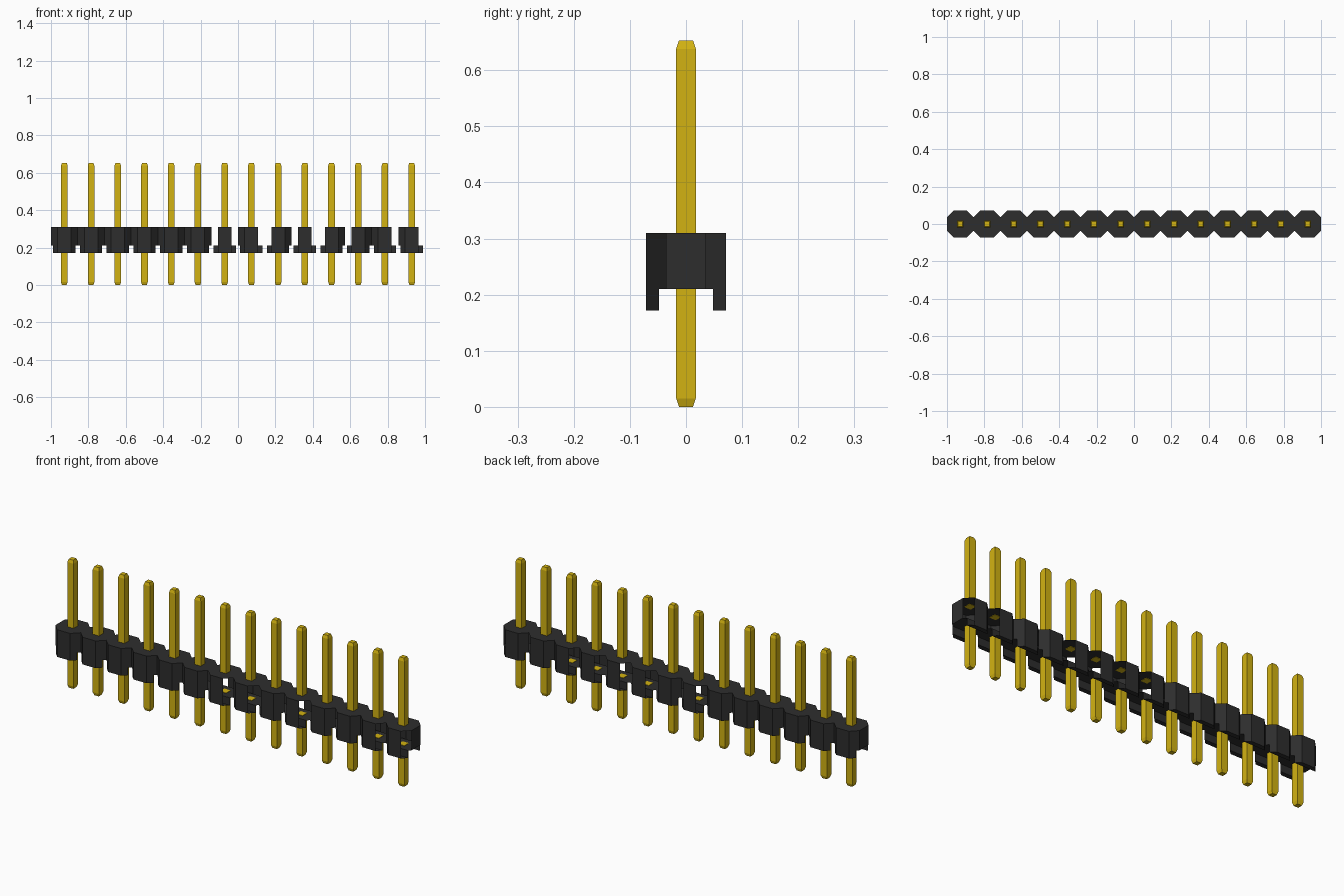
import bpy, bmesh

if "Cube" in bpy.data.objects:
    bpy.data.objects.remove(bpy.data.objects["Cube"])


def material(name, color, rough):
    m = bpy.data.materials.new(name)
    m.use_nodes = True
    m.diffuse_color = (*color, 1)
    bsdf = m.node_tree.nodes["Principled BSDF"]
    bsdf.inputs["Base Color"].default_value = (*color, 1)
    bsdf.inputs["Roughness"].default_value = rough
    return m


BLACK = material("black plastic", (0.027, 0.027, 0.027), 0.7)
GOLD = material("gold metal", (0.65, 0.45, 0.006), 0.5)

COUNT = 14
PITCH = 2 / COUNT
HALF = PITCH / 2            # half width of one housing cell
FLAT = 0.036                # half width of each flat side of the octagon
SLOT = 0.048                # half width of the channel underneath
LEG_X = FLAT + HALF - SLOT  # half width of a foot at its inner wall
FOOT, FLOOR, TOP = 0.172, 0.21, 0.31

# Cells whose angled walls are open, by side (x sign, y sign)
left_open = {6, 8, 9, 10, 11}
right_open = {6, 7, 9, 12, 13}
OPEN = {(-1, -1): left_open, (-1, 1): left_open,
        (1, -1): right_open, (1, 1): right_open | {8}}


def finish(name, bm, mat, x):
    bmesh.ops.remove_doubles(bm, verts=bm.verts, dist=1e-5)
    bmesh.ops.recalc_face_normals(bm, faces=bm.faces)
    mesh = bpy.data.meshes.new(name)
    bm.to_mesh(mesh)
    bm.free()
    mesh.materials.append(mat)
    obj = bpy.data.objects.new(name, mesh)
    obj.location.x = x
    bpy.context.collection.objects.link(obj)


def outline(y_max):
    """Octagon cell outline, clipped at y = +-y_max."""
    x = FLAT + HALF - y_max
    quarter = [(HALF, FLAT), (x, y_max)]
    upper = quarter + [(-a, b) for a, b in reversed(quarter)]
    return upper + [(-a, -b) for a, b in upper]


def housing_cell(i, x):
    bm = bmesh.new()

    def face(points):
        bm.faces.new([bm.verts.new(p) for p in points])

    # Top and floor plates
    face([(a, b, TOP) for a, b in outline(HALF)])
    face([(a, b, FLOOR) for a, b in outline(SLOT)])
    for s in (-1, 1):
        # Outer panel, foot underside and foot inner wall
        face([(-FLAT, s * HALF, FOOT), (FLAT, s * HALF, FOOT),
              (FLAT, s * HALF, TOP), (-FLAT, s * HALF, TOP)])
        face([(-FLAT, s * HALF, FOOT), (FLAT, s * HALF, FOOT),
              (LEG_X, s * SLOT, FOOT), (-LEG_X, s * SLOT, FOOT)])
        face([(-LEG_X, s * SLOT, FOOT), (LEG_X, s * SLOT, FOOT),
              (LEG_X, s * SLOT, FLOOR), (-LEG_X, s * SLOT, FLOOR)])
        # Angled walls, notched above the channel
        for side in (-1, 1):
            if i not in OPEN[side, s]:
                profile = [(FLAT, HALF, FOOT), (LEG_X, SLOT, FOOT),
                           (LEG_X, SLOT, FLOOR), (HALF, FLAT, FLOOR),
                           (HALF, FLAT, TOP), (FLAT, HALF, TOP)]
                face([(side * a, s * b, c) for a, b, c in profile])
    # End walls of the row
    for end, side in ((0, -1), (COUNT - 1, 1)):
        if i == end:
            face([(side * HALF, -FLAT, FLOOR), (side * HALF, FLAT, FLOOR),
                  (side * HALF, FLAT, TOP), (side * HALF, -FLAT, TOP)])
    finish(f"housing_cell_{i + 1}", bm, BLACK, x)


def pin(name, x, sections):
    """Square pin lofted through (z, half width) sections."""
    bm = bmesh.new()
    rings = [[bm.verts.new((a * r, b * r, z))
              for a, b in ((-1, -1), (1, -1), (1, 1), (-1, 1))]
             for z, r in sections]
    for lo, hi in zip(rings, rings[1:]):
        for k in range(4):
            n = (k + 1) % 4
            bm.faces.new((lo[k], lo[n], hi[n], hi[k]))
    bm.faces.new(rings[0])
    bm.faces.new(rings[-1])
    finish(name, bm, GOLD, x)


# Row of cells, each with a long upper pin and a short lower pin
R, TIP = 0.0175, 0.0125
for i in range(COUNT):
    x = (i + 0.5) * PITCH - 1
    housing_cell(i, x)
    pin(f"upper_pin_{i + 1}", x, [(TOP - 0.002, R), (0.638, R), (0.653, TIP)])
    pin(f"lower_pin_{i + 1}", x, [(0, TIP), (0.015, R), (FLOOR + 0.002, R)])
